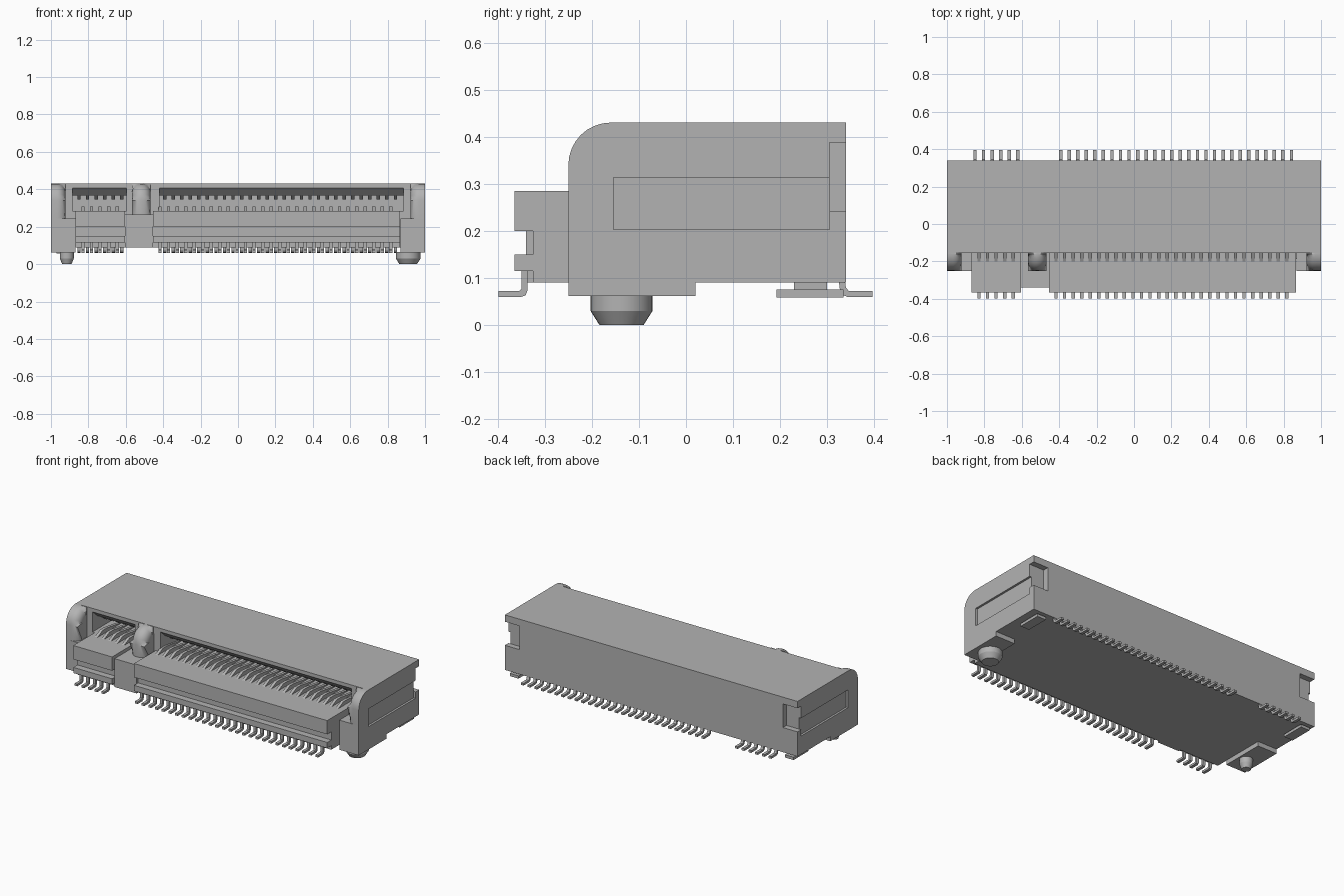
import bpy, bmesh, math

if "Cube" in bpy.data.objects:
    bpy.data.objects.remove(bpy.data.objects["Cube"])

grey = bpy.data.materials.new("light_grey")
grey.use_nodes = True
COL = (0.45, 0.45, 0.45, 1)
grey.diffuse_color = COL
grey.node_tree.nodes["Principled BSDF"].inputs["Base Color"].default_value = COL


def finish(name, bm, smooth=False):
    bmesh.ops.recalc_face_normals(bm, faces=bm.faces)
    me = bpy.data.meshes.new(name)
    bm.to_mesh(me)
    bm.free()
    me.materials.append(grey)
    ob = bpy.data.objects.new(name, me)
    bpy.context.collection.objects.link(ob)
    if smooth:
        bpy.ops.object.select_all(action='DESELECT')
        ob.select_set(True)
        bpy.context.view_layer.objects.active = ob
        bpy.ops.object.shade_smooth_by_angle(angle=math.radians(35))
    return ob


def add_prism(bm, profile, x0, x1):
    """Extrude a (y, z) outline from x0 to x1."""
    a = [bm.verts.new((x0, y, z)) for y, z in profile]
    b = [bm.verts.new((x1, y, z)) for y, z in profile]
    bm.faces.new(a)
    bm.faces.new(b[::-1])
    n = len(a)
    for i in range(n):
        j = (i + 1) % n
        bm.faces.new((a[i], b[i], b[j], a[j]))


def prisms(name, profile, spans):
    bm = bmesh.new()
    for x0, x1 in spans:
        add_prism(bm, profile, x0, x1)
    return finish(name, bm)


def rect(y0, y1, z0, z1):
    return [(y0, z0), (y1, z0), (y1, z1), (y0, z1)]


def both(x0, x1):
    return [(x0, x1), (-x1, -x0)]


def cut(ob, cutter):
    cutter.hide_render = True
    m = ob.modifiers.new("cut", 'BOOLEAN')
    m.operation = 'DIFFERENCE'
    m.solver = 'EXACT'
    m.object = cutter
    bpy.context.view_layer.objects.active = ob
    bpy.ops.object.modifier_apply(modifier=m.name)
    bpy.data.objects.remove(cutter)


FRONT, BACK, BASE, TOP = -0.155, 0.34, 0.09, 0.43
SLOT_Z = 0.285

# Housing with two card slots, side recesses and rear corner notches
housing = prisms("housing", rect(FRONT, BACK, BASE, TOP), [(-1, 1)])
slot = [(-0.2, SLOT_Z), (0.1, SLOT_Z), (0.1, 0.368), (-0.11, 0.368),
        (FRONT, 0.408), (-0.2, 0.408)]
cut(housing, prisms("slot_cutter", slot, [(-0.885, -0.595), (-0.42, 0.885)]))
cut(housing, prisms("recess_cutter", rect(-0.154, 0.305, 0.203, 0.313), both(0.987, 1.1)))
cut(housing, prisms("notch_cutter", rect(0.305, 0.4, 0.242, 0.388), both(0.9, 1.1)))

# Front tongue with upper shelf and lower ledge
tongue = [(FRONT, BASE), (-0.325, BASE), (-0.325, 0.115), (-0.365, 0.115),
          (-0.365, 0.15), (-0.325, 0.15), (-0.325, 0.2), (-0.365, 0.2),
          (-0.365, SLOT_Z), (FRONT, SLOT_Z)]
prisms("front_tongue", tongue, [(-0.87, -0.605), (-0.455, 0.865)])
prisms("key_bridge", rect(-0.34, FRONT, BASE, 0.265), [(-0.605, -0.455)])

# End blocks with feet
end_block = [(-0.25, 0.062), (0.02, 0.062), (0.02, BASE), (FRONT, BASE),
             (FRONT, 0.245), (-0.25, 0.245)]
prisms("end_block", end_block, both(0.868, 1))


def guide(name, x0, x1, z0, inner, offset):
    """Upright with a rounded front top; edges at the x values in inner are rounded."""
    r = 0.09
    prof = [(FRONT, z0), (-0.25, z0)]
    for i in range(9):
        t = math.pi / 2 * i / 8
        prof.append((-0.25 + r - r * math.cos(t), TOP - r + r * math.sin(t)))
    prof.append((FRONT, TOP))
    bm = bmesh.new()
    add_prism(bm, prof, x0, x1)
    edges = []
    for e in bm.edges:
        p, q = (v.co for v in e.verts)
        side = any(abs(p.x - x) < 1e-5 and abs(q.x - x) < 1e-5 for x in inner)
        rear = abs(p.y - FRONT) < 1e-5 and abs(q.y - FRONT) < 1e-5
        low = abs(p.z - z0) < 1e-5 and abs(q.z - z0) < 1e-5
        if side and not rear and not low:
            edges.append(e)
    bmesh.ops.bevel(bm, geom=edges, offset=offset, segments=5, profile=0.5, affect='EDGES')
    return finish(name, bm, True)


# Guide arms and key post
guide("left_arm", 0.922, 1, 0.245, [0.922], 0.045)
guide("right_arm", -1, -0.922, 0.245, [-0.922], 0.045)
guide("key_post", -0.567, -0.467, 0.265, [-0.567, -0.467], 0.047)


def peg(name, x, r):
    """Round locating peg with a tapered tip."""
    bm = bmesh.new()
    taper = 0.019 if r > 0.05 else 0.012
    for r0, r1, z0, z1 in ((r - taper, r, 0, 0.03), (r, r, 0.03, 0.065)):
        res = bmesh.ops.create_cone(bm, cap_ends=True, segments=32,
                                    radius1=r0, radius2=r1, depth=z1 - z0)
        bmesh.ops.translate(bm, verts=res["verts"], vec=(x, -0.137, (z0 + z1) / 2))
    finish(name, bm, True)


peg("large_peg", 0.91, 0.066)
peg("small_peg", -0.915, 0.037)

# Contact pins
PITCH, W = 0.0457, 0.009


def row(start, count):
    return [(start + i * PITCH - W, start + i * PITCH + W) for i in range(count)]


front_row = row(-0.829, 5) + row(-0.417, 28)
rear_row = row(-0.850, 6) + row(-0.392, 28)
front_pin = [(-0.398, 0.059), (-0.352, 0.059), (-0.341, 0.063), (-0.337, 0.073),
             (-0.337, 0.117), (-0.350, 0.117), (-0.350, 0.077), (-0.354, 0.072),
             (-0.398, 0.072)]
rear_pin = [(0.396, 0.059), (0.345, 0.059), (0.332, 0.064), (0.327, 0.075),
            (0.325, 0.092), (0.338, 0.092), (0.340, 0.079), (0.346, 0.072),
            (0.396, 0.072)]
prisms("front_pins", front_pin, front_row)
prisms("rear_pins", rear_pin, rear_row)

# Contact tips inside the slots
lower_tip = [(-0.2, SLOT_Z), (-0.15, 0.309), (-0.11, 0.309), (0.05, SLOT_Z)]
upper_tip = [(-0.115, 0.37), (-0.08, 0.345), (-0.05, 0.345), (0.08, 0.37)]
prisms("lower_contacts", lower_tip, front_row)
prisms("upper_contacts", upper_tip, rear_row)

# Solder clips under the rear corners
prisms("solder_clip", rect(0.192, 0.335, 0.058, 0.075), both(0.91, 0.97))
prisms("clip_stem", rect(0.23, 0.3, 0.06, 0.092), both(0.925, 0.955))
